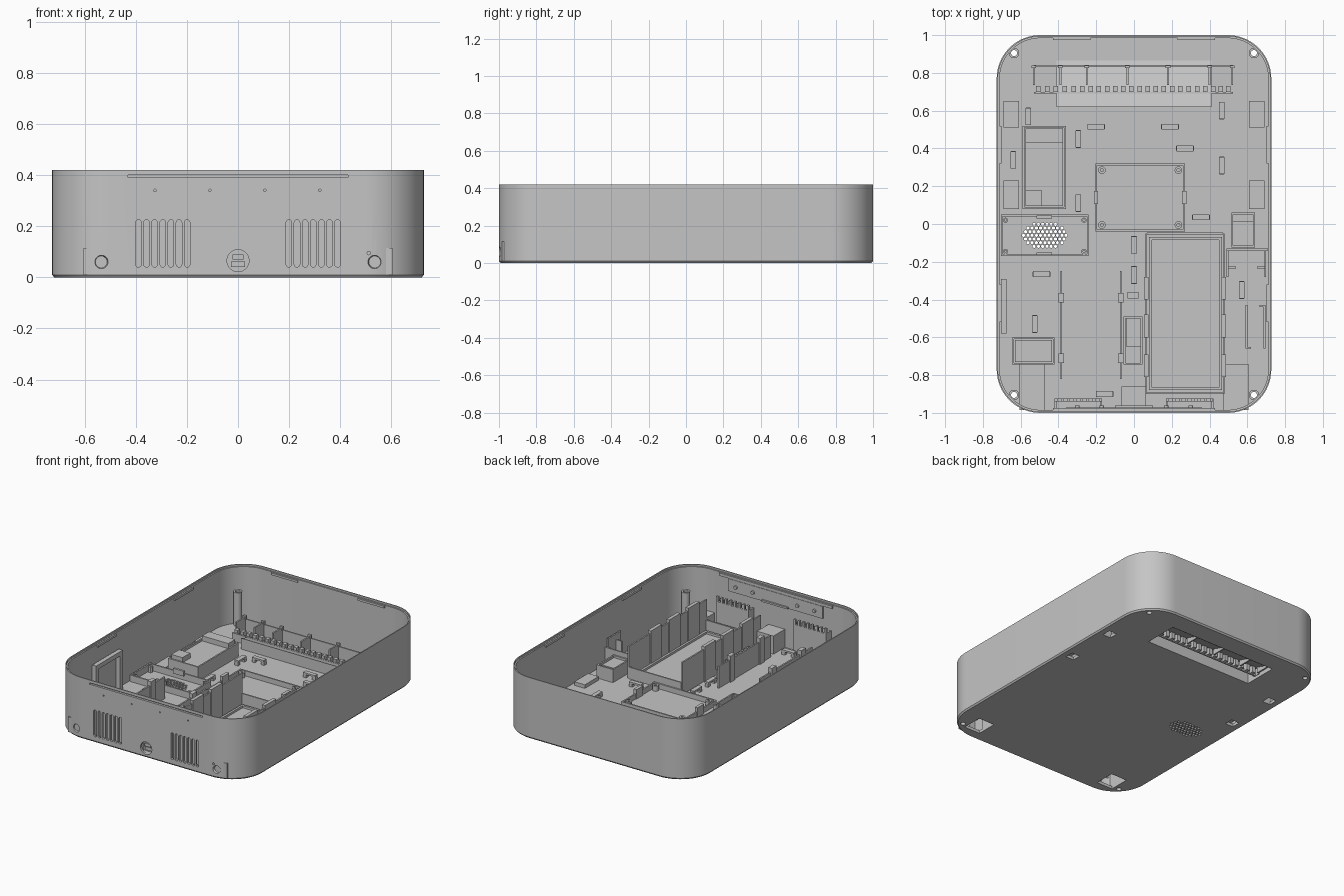
import bpy, bmesh
from math import pi, cos, sin
from mathutils import Matrix, Vector

cube = bpy.data.objects.get("Cube")
if cube:
    bpy.data.objects.remove(cube)

HALF_X, HALF_Y, HEIGHT, CORNER = .727, 1, .42, .23
WALL, FLOOR = .016, .02

grey = bpy.data.materials.new("matte_grey")
grey.use_nodes = True
grey.diffuse_color = (.56, .56, .56, 1)
grey.node_tree.nodes["Principled BSDF"].inputs["Base Color"].default_value = grey.diffuse_color


def finish(name, bm, smooth=False):
    bmesh.ops.recalc_face_normals(bm, faces=bm.faces[:])
    mesh = bpy.data.meshes.new(name)
    bm.to_mesh(mesh)
    bm.free()
    mesh.materials.append(grey)
    obj = bpy.data.objects.new(name, mesh)
    bpy.context.collection.objects.link(obj)
    if smooth:
        shade(obj)
    return obj


def activate(obj):
    bpy.ops.object.select_all(action='DESELECT')
    obj.select_set(True)
    bpy.context.view_layer.objects.active = obj


def shade(obj):
    activate(obj)
    bpy.ops.object.shade_smooth_by_angle()


def add_box(bm, x0, x1, y0, y1, z0, z1):
    size = Matrix.Diagonal((x1 - x0, y1 - y0, z1 - z0, 1))
    place = Matrix.Translation(((x0 + x1) / 2, (y0 + y1) / 2, (z0 + z1) / 2))
    return bmesh.ops.create_cube(bm, size=1, matrix=place @ size)


def add_cylinder(bm, centre, r_low, r_high, depth, along_y=False, segments=24):
    turn = Matrix.Rotation(pi / 2 if along_y else 0, 4, 'X')
    bmesh.ops.create_cone(bm, cap_ends=True, segments=segments, radius1=r_low, radius2=r_high,
                          depth=depth, matrix=Matrix.Translation(centre) @ turn)


def add_prism(bm, points, push):
    face = bm.faces.new([bm.verts.new(p) for p in points])
    made = bmesh.ops.extrude_face_region(bm, geom=[face])["geom"]
    bmesh.ops.translate(bm, vec=push, verts=[v for v in made if isinstance(v, bmesh.types.BMVert)])


def add_tray(bm, x0, x1, y0, y1, top, t=.01):
    for a, b in ((x0, x0 + t), (x1 - t, x1)):
        add_box(bm, a, b, y0, y1, FLOOR, top)
    for a, b in ((y0, y0 + t), (y1 - t, y1)):
        add_box(bm, x0 + t, x1 - t, a, b, FLOOR, top)


def part(name, *boxes):
    bm = bmesh.new()
    for b in boxes:
        add_box(bm, *b)
    return finish(name, bm)


def tray(name, *sizes):
    bm = bmesh.new()
    add_tray(bm, *sizes)
    return finish(name, bm)


def cover(name, x0, x1, y0, y1, top):
    # Box left open underneath
    bm = bmesh.new()
    add_box(bm, x0, x1, y0, y1, FLOOR / 2, top)
    bmesh.ops.delete(bm, geom=[f for f in bm.faces if f.calc_center_median().z < FLOOR],
                     context='FACES_ONLY')
    return finish(name, bm)


def tube(name, centre, outer, inner, z0, z1, segments=24):
    bm = bmesh.new()
    profile = [(outer, z0), (outer, z1), (inner, z1), (inner, z0)]
    verts = [bm.verts.new((r, 0, z)) for r, z in profile]
    edges = [bm.edges.new((verts[i], verts[(i + 1) % 4])) for i in range(4)]
    bmesh.ops.spin(bm, geom=verts + edges, cent=(0, 0, 0), axis=(0, 0, 1),
                   angle=2 * pi, steps=segments)
    bmesh.ops.remove_doubles(bm, verts=bm.verts[:], dist=.0005)
    bmesh.ops.translate(bm, verts=bm.verts[:], vec=(*centre, 0))
    return finish(name, bm, True)


# Shell: rounded rectangle rings from the base, over the rim, down to the floor
def ring(bm, inset, z, steps=16):
    r = CORNER - inset
    out = []
    for k, (sx, sy) in enumerate(((1, 1), (-1, 1), (-1, -1), (1, -1))):
        for i in range(steps + 1):
            a = (k + i / steps) * pi / 2
            out.append(bm.verts.new((sx * (HALF_X - CORNER) + r * cos(a),
                                     sy * (HALF_Y - CORNER) + r * sin(a), z)))
    return out


bm = bmesh.new()
levels = [(.008, 0), (0, .01), (0, HEIGHT), (.007, HEIGHT), (.007, HEIGHT - .012),
          (WALL, HEIGHT - .012), (WALL, FLOOR)]
rings = [ring(bm, *level) for level in levels]
for a, b in zip(rings, rings[1:]):
    for i in range(len(a)):
        j = (i + 1) % len(a)
        bm.faces.new((a[i], a[j], b[j], b[i]))
bm.faces.new(rings[0])
bm.faces.new(rings[-1])
shell = finish("shell", bm)

# Openings in the shell
cut = bmesh.new()
posts = [(sx * .635, sy * .905) for sx in (-1, 1) for sy in (-1, 1)]
for x, y in posts:
    add_cylinder(cut, (x, y, 0), .016, .016, .1)
for side in (-1, 1):
    for i in range(7):
        x, w = side * (.199 + i * .0317), .011
        arc = [(w * cos(k * pi / 6), w * sin(k * pi / 6)) for k in range(7)]
        outline = [(x + u, -1.02, .214 + v) for u, v in arc] + [(x - u, -1.02, .051 - v) for u, v in arc]
        add_prism(cut, outline, (0, .05, 0))
    add_cylinder(cut, (side * .535, -.99, .06), .018, .031, .05, True)
    add_box(cut, side * .54 - .06, side * .54 + .06, -.93, -.79, -.01, .05)
    for y in (.54, .18):
        add_box(cut, side * .65 - .03, side * .65 + .03, y - .03, y + .03, -.01, .05)
for x in (-.59, .512):
    add_cylinder(cut, (x, -1, .095), .007, .007, .1, True, 12)
for x in (-.325, -.11, .105, .32):
    add_cylinder(cut, (x, -1, .34), .005, .005, .1, True, 12)
add_cylinder(cut, (0, -1, .065), .043, .043, .1, True, 32)
add_box(cut, -.43, .43, -1.02, -.95, .391, .401)
add_box(cut, -.405, .405, .625, .86, -.01, .05)
# Speaker holes in a staggered field
for row in range(-3, 4):
    for col in range(-5, 6):
        x, y = (col + (row % 2) / 2) * .0225, row * .0195
        if (x / .118) ** 2 + (y / .07) ** 2 < 1:
            add_cylinder(cut, (x - .472, y - .06, 0), .009, .009, .1, False, 6)
cutter = finish("opening_cutter", cut)
cutter.hide_render = True
boolean = shell.modifiers.new("openings", 'BOOLEAN')
boolean.object, boolean.solver = cutter, 'EXACT'
activate(shell)
bpy.ops.object.modifier_apply(modifier=boolean.name)
bpy.data.objects.remove(cutter)
shade(shell)

# Screw posts
for p in posts:
    tube("screw_post", p, .027, .016, .01, .25)

# Pockets over the floor openings, and vent combs behind the slots
for side in (-1, 1):
    for y0, y1 in ((.51, .65), (.08, .23)):
        cover("foot_pocket", *sorted((side * .61, side * .69)), y0, y1, .045)
    cover("jack_pocket", *sorted((side * .47, side * .605)), -.985, -.74, .115)
    x0, x1 = sorted((side * .17, side * .42))
    teeth = [(x0 + i * .0335, x0 + i * .0335 + .015, -.94, -.925, .23, .265) for i in range(8)]
    part("vent_comb", (x0, x1, -.94, -.925, FLOOR, .23), (x0, x0 + .01, -.985, -.94, FLOOR, .23),
         (x1 - .01, x1, -.985, -.94, FLOOR, .23), *teeth)

# Front socket block with recessed connector, and front inner panel
part("socket_block", (-.065, .06, -.95, -.86, FLOOR, .145))
part("socket_shroud", (-.065, -.05, -.985, -.95, FLOOR, .145), (.045, .06, -.985, -.95, FLOOR, .145),
     (-.05, .045, -.985, -.95, .13, .145))
part("socket_contact", (-.022, .022, -.985, -.94, .07, .09), (-.028, .028, -.975, -.94, .04, .062))
part("front_panel", (-.36, .36, -.985, -.972, .3, .385), (-.43, .43, -.985, -.975, .385, .405),
     (-.1, .1, -.972, -.96, .3, .312))
bm = bmesh.new()
for x in (-.3, -.17, .17, .3):
    add_cylinder(bm, (x, -.967, .34), .012, .012, .012, True, 12)
finish("panel_screws", bm)

# Lid clips below the rim
for s in (-1, 1):
    for t in (-1, 1):
        cx, cy = s * .33, t * .98
        part("lid_clip", (cx - .1, cx + .1, cy - .006, cy + .006, .39, .405))
        cx, cy = s * .707, t * .42
        part("lid_clip", (cx - .006, cx + .006, cy - .1, cy + .1, .39, .405))

# Label ramp: wedge above the floor opening
bm = bmesh.new()
add_prism(bm, [(-.41, .62, .005), (-.41, .62, .095), (-.41, .865, FLOOR), (-.41, .865, .005)], (.82, 0, 0))
bmesh.ops.delete(bm, geom=[f for f in bm.faces if f.calc_center_median().z < .006], context='FACES_ONLY')
finish("label_ramp", bm)

# Terminal rack along the back
dividers = [-.53, -.39, -.25, -.035, .18, .4, .52]
rack = [(x - .005, x + .005, .735, .84, FLOOR, .13) for x in dividers]
rack += [(x - .012, x + .012, .825, .84, .115, .14) for x in dividers]
part("terminal_rack", (-.53, .525, .832, .842, FLOOR, .115), (-.53, .525, .69, .7, FLOOR, .075), *rack)
teeth = []
for a, b in zip(dividers, dividers[1:]):
    n = round((b - a) / .045)
    for i in range(n):
        x = a + (b - a) * (i + .5) / n
        teeth.append((x - .012, x + .012, .7, .73, FLOOR, .095))
part("terminal_teeth", *teeth)

# Power module: raised ends with a lower middle
tray("power_tray", -.59, -.36, .08, .52, .115)
part("power_module", (-.575, -.375, .095, .505, FLOOR, .105),
     (-.575, -.375, .43, .505, .105, .14), (-.575, -.49, .095, .18, .105, .14))

# Speaker frame
tray("speaker_frame", -.705, -.24, -.17, .05, .065)
part("speaker_clips", (-.515, -.435, .03, .045, .05, .085), (-.515, -.435, -.165, -.15, .05, .085))
for x in (-.68, -.265):
    for y in (-.145, .02):
        tube("speaker_standoff", (x, y), .014, .006, .01, .06, 12)

# Circuit board tray
tray("board_tray", -.205, .27, -.04, .32, .055)
part("board_clips", (-.212, -.19, .105, .175, FLOOR, .085), (.255, .277, .105, .175, FLOOR, .085))
for x in (-.17, .235):
    for y in (-.005, .285):
        tube("board_standoff", (x, y), .02, .008, .01, .055, 16)

# Large bay with tall side walls and clip ribs
tray("bay_floor_frame", .08, .465, -.88, -.07, .035, .015)
ribs = [(x - .012, x + .012, y - .06, y + .06, FLOOR, .26) for x in (.065, .475) for y in (-.34, -.54, -.75)]
part("bay_walls", (.06, .07, -.9, -.05, FLOOR, .24), (.47, .48, -.9, -.05, FLOOR, .24),
     (.07, .47, -.9, -.89, FLOOR, .1), (.07, .47, -.055, -.045, FLOOR, .1), *ribs)

# Battery bay
ribs = [(x - .014, x + .014, y - .025, y + .025, FLOOR, .2) for x in (-.385, -.07) for y in (-.39, -.71)]
part("battery_walls", (-.39, -.38, -.82, -.25, FLOOR, .17), (-.075, -.065, -.82, -.25, FLOOR, .17), *ribs)
tray("switch_holder", -.055, .045, -.745, -.49, .09)
part("switch_body", (-.04, .035, -.65, -.5, FLOOR, .075), (-.035, .025, -.395, -.36, FLOOR, .08))

# Side modules
tray("corner_module", -.645, -.42, -.745, -.6, .13)
part("corner_module_core", (-.63, -.435, -.73, -.615, FLOOR, .11))
part("side_arch", (-.705, -.675, -.58, -.55, FLOOR, .28), (-.705, -.675, -.32, -.29, FLOOR, .28),
     (-.705, -.675, -.58, -.29, .26, .29))
tray("relay_tray", .515, .64, -.125, .06, .11)
part("relay", (.525, .63, -.115, .015, FLOOR, .095))
part("side_bracket", (.49, .71, -.14, -.13, FLOOR, .14), (.49, .5, -.28, -.14, FLOOR, .2),
     (.69, .7, -.28, -.14, FLOOR, .2), (.5, .54, -.235, -.225, FLOOR, .16), (.65, .69, -.235, -.225, FLOOR, .16))
part("side_clips", (.59, .6, -.66, -.43, FLOOR, .06), (.685, .695, -.66, -.43, FLOOR, .06),
     (.6, .62, -.66, -.65, FLOOR, .06), (.665, .685, -.44, -.43, FLOOR, .06))

# Cable bridges scattered over the floor
upright = [(-.56, .57), (-.64, .34), (-.295, .45), (-.295, .11), (.465, .6), (.465, .31),
           (-.525, -.53), (0, -.11), (0, -.27), (.57, -.35)]
level = [(-.2, .515), (.19, .515), (.27, .4), (.355, .035), (-.49, -.265), (-.155, -.9)]
for spots, along in ((upright, Vector((0, 1))), (level, Vector((1, 0)))):
    for x, y in spots:
        w, h = (.015, .045) if along.y else (.045, .015)
        legs = []
        for s in (-1, 1):
            c = Vector((x, y)) + along * s * .035
            legs.append((c.x - .012, c.x + .012, c.y - .012, c.y + .012, FLOOR, .045))
        part("cable_bridge", (x - w, x + w, y - h, y + h, .043, .055), *legs)
